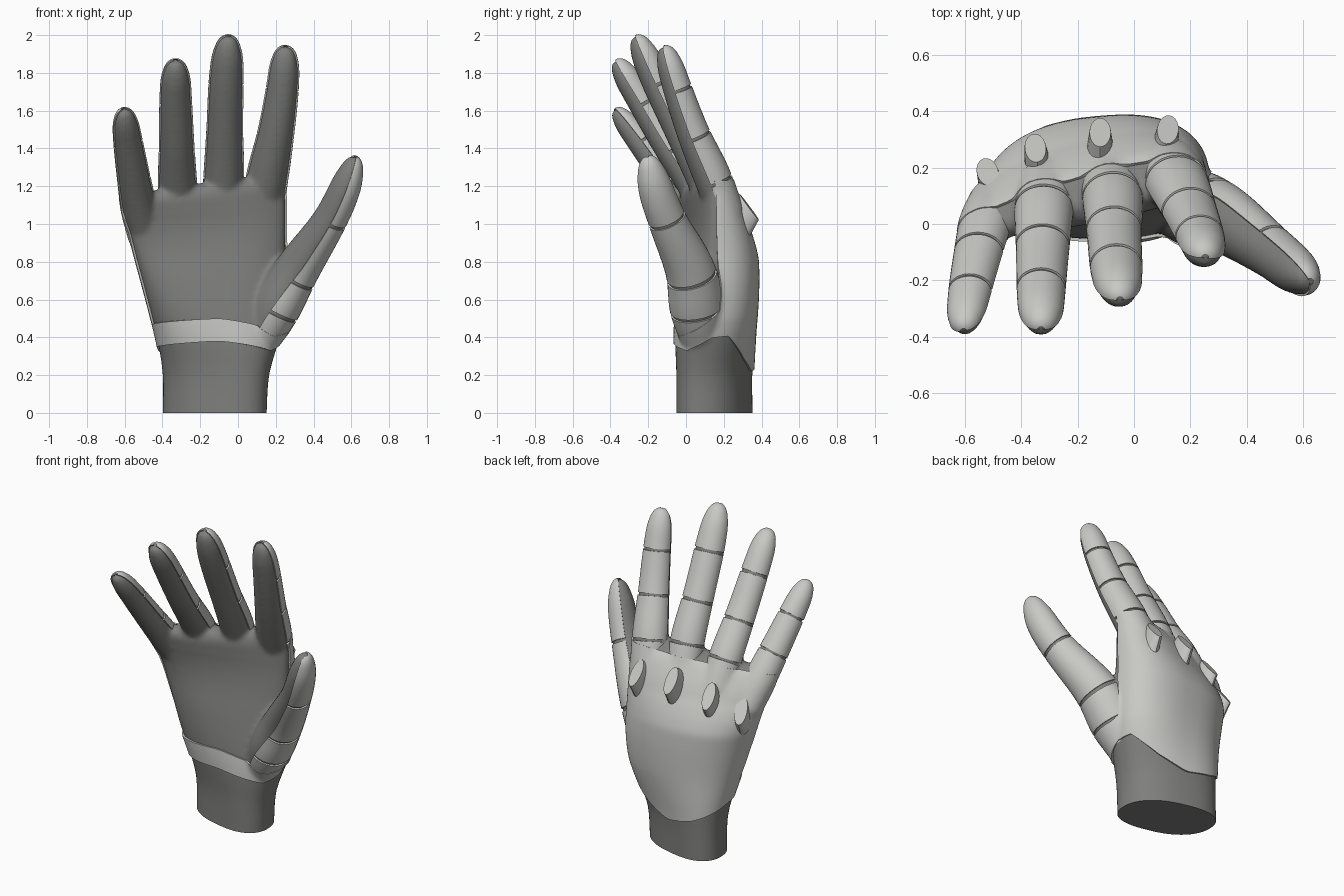
import bpy, bmesh, math
from mathutils import Vector
from mathutils.bvhtree import BVHTree

if "Cube" in bpy.data.objects:
    bpy.data.objects.remove(bpy.data.objects["Cube"])


def material(name, value):
    m = bpy.data.materials.new(name)
    m.diffuse_color = (*value, 1)
    m.use_nodes = True
    m.node_tree.nodes["Principled BSDF"].inputs["Base Color"].default_value = m.diffuse_color
    return m


DARK = material("dark grey", (0.21, 0.21, 0.205))
LIGHT = material("light grey", (0.58, 0.58, 0.56))


def link(name, me, mats, angle=40):
    me.materials.clear()
    for m in mats:
        me.materials.append(m)
    ob = bpy.data.objects.new(name, me)
    bpy.context.collection.objects.link(ob)
    bpy.ops.object.select_all(action='DESELECT')
    ob.select_set(True)
    bpy.context.view_layer.objects.active = ob
    bpy.ops.object.shade_smooth_by_angle(angle=math.radians(angle))
    return ob


def make(name, verts, faces, mat, angle=40):
    me = bpy.data.meshes.new(name)
    me.from_pydata([tuple(v) for v in verts], [], faces)
    return link(name, me, [mat], angle)


def table(rows, x):
    """Straight interpolation of rows (key, values...)."""
    x = min(max(x, rows[0][0]), rows[-1][0])
    for a, b in zip(rows, rows[1:]):
        if x <= b[0]:
            f = (x - a[0]) / (b[0] - a[0])
            return [p + (q - p) * f for p, q in zip(a[1:], b[1:])]


def spline(rows, t):
    """Smooth curve through rows, t from 0 to 1."""
    n = len(rows) - 1
    i = min(int(t * n), n - 1)
    f = t * n - i
    p = [rows[min(max(i + k, 0), n)] for k in (-1, 0, 1, 2)]
    return [0.5 * (2 * b + (c - a) * f + (2 * a - 5 * b + 4 * c - d) * f * f
                   + (3 * b - a - 3 * c + d) * f ** 3) for a, b, c, d in zip(*p)]


def grid_faces(rows, cols, closed):
    return [(r * cols + c, r * cols + (c + 1) % cols,
             (r + 1) * cols + (c + 1) % cols, (r + 1) * cols + c)
            for r in range(rows - 1) for c in range(cols if closed else cols - 1)]


# Palm and wrist sections: z, left x, right x, left y, right y, back y, front y, left drop
BODY = [(-.06, -.40, .15, .215, .085, .335, -.035, 0),
        (.2, -.395, .16, .21, .09, .335, -.035, 0),
        (.36, -.42, .21, .18, .12, .355, -.055, 0),
        (.5, -.455, .25, .13, .15, .37, -.055, 0),
        (.7, -.505, .26, .09, .16, .375, -.03, .01),
        (.9, -.555, .25, .06, .15, .365, .005, .03),
        (1.05, -.585, .25, .02, .15, .315, .01, .045),
        (1.17, -.60, .25, -.02, .15, .25, -.01, .07),
        (1.24, -.59, .24, -.02, .14, .20, .01, .09),
        (1.265, -.55, .20, -.01, .12, .13, .05, .10)]


def body_point(z, deg):
    d = max(min(.07, (1.265 - z) / 2), 0)
    xl, xr, yl, yr, yb, yf, drop = [
        (a + 2 * b + c) / 4
        for a, b, c in zip(table(BODY, z - d), table(BODY, z), table(BODY, z + d))]
    c, s = math.cos(math.radians(deg)), math.sin(math.radians(deg))
    u = math.copysign(abs(c) ** .8, c)
    v = math.copysign(abs(s) ** .9, s)
    mid = (yl + yr) / 2
    y = yl + (yr - yl) * (u + 1) / 2 + ((yb - mid) if s > 0 else (mid - yf)) * v
    if s > 0:  # knuckle line falls away toward the little finger
        y -= .075 * (1 - u) / 2 * v * min(max((z - .82) / .2, 0), 1)
    return Vector(((xl + xr) / 2 + (xr - xl) / 2 * u, y, z - drop * (1 - u) / 2))


# Digits: path rows (x, y, z, half width), back direction, seam positions, plate overlap
BACK = (0, .9, .45)
DIGITS = {
    "index_finger": ([(.12, .21, 1.05, .10), (.155, .135, 1.25, .108), (.20, .035, 1.48, .094),
                      (.235, -.05, 1.72, .083), (.253, -.12, 1.945, .07)],
                     (.1, .9, .4), (.22, .48, .74), 6),
    "middle_finger": ([(-.09, .17, 1.05, .10), (-.075, .08, 1.27, .103), (-.07, -.04, 1.51, .093),
                       (-.062, -.165, 1.77, .088), (-.05, -.27, 2.0, .07)],
                      BACK, (.22, .46, .72), 6),
    "ring_finger": ([(-.31, .14, 1.02, .10), (-.32, .04, 1.21, .1), (-.325, -.1, 1.42, .09),
                     (-.33, -.245, 1.66, .082), (-.33, -.375, 1.87, .07)],
                    BACK, (.22, .46, .72), 6),
    "little_finger": ([(-.49, .09, .93, .085), (-.525, 0, 1.09, .092), (-.555, -.12, 1.26, .084),
                       (-.583, -.25, 1.44, .074), (-.605, -.38, 1.61, .06)],
                      (-.25, .85, .45), (.25, .46, .73), 6),
    "thumb": ([(.10, .09, .36, .10), (.19, .06, .55, .142), (.31, .02, .76, .128),
               (.47, -.09, 1.0, .10), (.555, -.155, 1.17, .09), (.625, -.205, 1.36, .07)],
              (.8, .38, -.38), (.2, .37, .63), 14),
}
TIP_STEPS = [.93, .95, .968, .982, .992, .998]


def frame(path, dorsal, t):
    x, y, z, w = spline(path, t)
    axis = (Vector(spline(path, min(t + .01, 1))[:3])
            - Vector(spline(path, max(t - .01, 0))[:3])).normalized()
    dorsal = Vector(dorsal)
    up = (dorsal - axis * dorsal.dot(axis)).normalized()
    return Vector((x, y, z)), w, axis, up


def ring(path, dorsal, t, degs, scale=1.0, grow=0.0):
    """Points round a digit at t; 0 to 180 degrees is its back."""
    p, w, axis, up = frame(path, dorsal, t)
    side = axis.cross(up)
    if t > .82:
        w *= max(1 - ((t - .82) / .18) ** 2.2, 0) ** .57
    m = max(w * scale + grow, .002)
    return [p + side * m * math.cos(math.radians(a))
            + up * m * .92 * math.sin(math.radians(a)) for a in degs]


# Bare hand: palm, wrist and digits fused into one skin
verts, faces = [], []


def add_tube(rings):
    base, n = len(verts), len(rings[0])
    for r in rings:
        verts.extend(r)
    fs = grid_faces(len(rings), n, True)
    fs += [tuple(reversed(range(n))), tuple(range((len(rings) - 1) * n, len(rings) * n))]
    faces.extend(tuple(base + i for i in f) for f in fs)


add_tube([[body_point(-.06 + 1.325 * r / 45, 7.5 * c) for c in range(48)] for r in range(46)])
for path, dorsal, seams, over in DIGITS.values():
    add_tube([ring(path, dorsal, t * .985, range(0, 360, 15), .97)
              for t in [i / 36 for i in range(33)] + TIP_STEPS])
skin = make("skin_source", verts, faces, DARK)
remesh = skin.modifiers.new("fuse", 'REMESH')
remesh.mode, remesh.voxel_size = 'VOXEL', .013
smooth = skin.modifiers.new("soften", 'SMOOTH')
smooth.factor, smooth.iterations = .5, 8
deps = bpy.context.evaluated_depsgraph_get()
me = bpy.data.meshes.new_from_object(skin.evaluated_get(deps))
bpy.data.objects.remove(skin)
bm = bmesh.new()
bm.from_mesh(me)
cut = bmesh.ops.bisect_plane(bm, geom=bm.verts[:] + bm.edges[:] + bm.faces[:],
                             plane_co=(0, 0, 0), plane_no=(0, 0, 1), clear_inner=True)
bmesh.ops.contextual_create(
    bm, geom=[e for e in cut["geom_cut"] if isinstance(e, bmesh.types.BMEdge)])
bm.normal_update()
tree = BVHTree.FromBMesh(bm)

# Webs behind the finger roots are light, the base seams stay dark
base_seams = [frame(p, d, s[0]) for n, (p, d, s, o) in DIGITS.items() if n != "thumb"]
for f in bm.faces:
    c = f.calc_center_median()
    in_seam = any((c - p).length < w * 1.2 and abs((c - p).dot(axis)) < .012
                  for p, w, axis, up in base_seams)
    web = .95 < c.z < 1.3 and f.normal.dot(Vector((0, .75, .66))) > .1 and c.y > -.04
    f.material_index = 1 if web and c.x < .25 and not in_seam else 0
bm.to_mesh(me)
bm.free()
link("bare_hand", me, [DARK, LIGHT])


def shell(name, a0, a1, low, high, rows, cols):
    """Plate wrapped on the skin between two edge curves, with turned-in borders."""
    vs = []
    for r in range(-1, rows + 1):
        f = min(max(r, 0), rows - 1) / (rows - 1)
        for c in range(-1, cols + 1):
            a = a0 + (a1 - a0) * min(max(c, 0), cols - 1) / (cols - 1)
            zl, zh = table(low, a)[0], table(high, a)[0]
            hit, normal, _, _ = tree.find_nearest(body_point(zl + (zh - zl) * f, a))
            border = r in (-1, rows) or c in (-1, cols)
            vs.append(hit + normal * (-.012 if border else .011))
    make(name, vs, grid_faces(rows + 2, cols + 2, False), LIGHT, 50)


# Back plate and the cuff band across the heel of the palm
LOW = [(-180, .35), (-90, .38), (-30, .33), (0, .40), (22, .41), (60, .29), (90, .22),
       (120, .25), (180, .35), (195, .35)]
shell("back_plate", 2, 188, LOW, [(-20, 1.23), (200, 1.23)], 60, 70)
shell("cuff_band", -182, 8, LOW,
      [(-180, .47), (-90, .50), (-55, .46), (-38, .43), (-15, .52), (8, .55)], 12, 60)

# Segmented plates along the back of every digit
for name, (path, dorsal, seams, over) in DIGITS.items():
    rows = [(t, False) for t in [i / 36 for i in range(3, 33)] + TIP_STEPS
            if all(abs(t - s) > .012 for s in seams)]
    for s in seams:
        rows += [(s - .0075, False), (s - .0065, True), (s + .0065, True), (s + .0075, False)]
    rows.sort()
    vs = []
    for t, inner in rows:
        wrap = over + (30 * max(1 - t / .45, 0) if name == "thumb" else 0)
        degs = [-wrap + (180 + 2 * wrap) * k / 20 for k in range(21)]
        out = ring(path, dorsal, t, degs, 1, -.025 if inner else .004)
        low = ring(path, dorsal, t, (degs[0], degs[-1]), .9, -.01)
        vs += [low[0]] + out + [low[1]]
    make(name + "_plates", vs, grid_faces(len(rows), 23, False), LIGHT, 35)


# Oval flat-topped knuckle studs
def stud(name, x, y, z, lean):
    normal = Vector((lean, .8, .6)).normalized()
    side = Vector((0, 0, 1)).cross(normal).normalized()
    up = normal.cross(side)
    n, vs = 20, []
    for depth, grow in ((-.10, 1.3), (0, 1)):
        for k in range(n):
            a = 2 * math.pi * k / n
            vs.append(Vector((x, y, z)) + normal * depth - up * (.02 if depth else 0)
                      + side * .038 * grow * math.cos(a) + up * .085 * grow * math.sin(a))
    fs = grid_faces(2, n, True) + [tuple(reversed(range(n))), tuple(range(n, 2 * n))]
    make(name, vs, fs, LIGHT, 30)


for i, (x, y, z, lean) in enumerate([(.12, .335, 1.09, .1), (-.12, .325, 1.10, 0),
                                     (-.35, .27, 1.04, -.1), (-.52, .185, .96, -.25)]):
    stud("knuckle_stud_%d" % (i + 1), x, y, z, lean)
